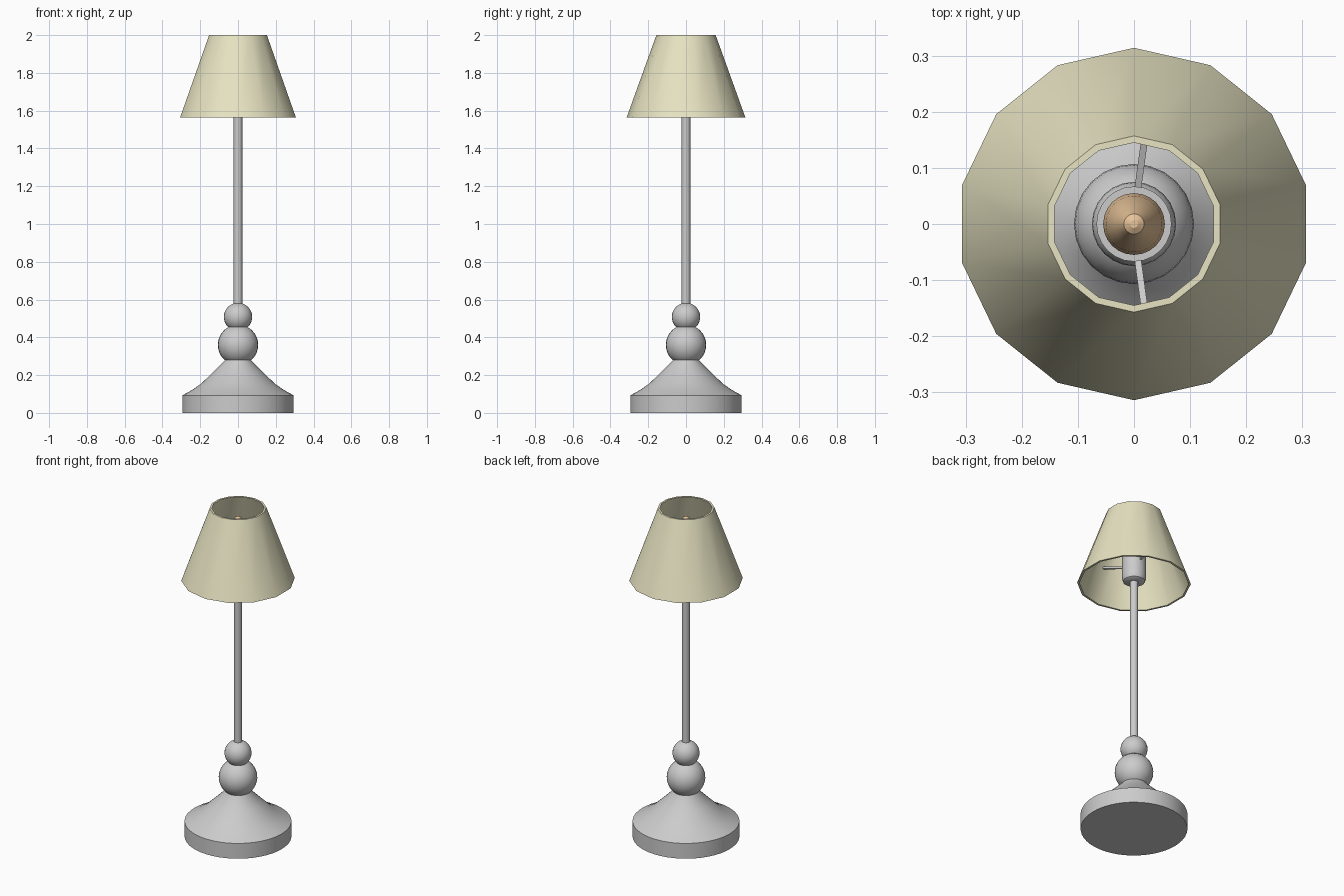
import bpy, bmesh, math
from mathutils import Vector

if "Cube" in bpy.data.objects:
    bpy.data.objects.remove(bpy.data.objects["Cube"])


def finish(name, bm, color=None):
    bmesh.ops.remove_doubles(bm, verts=bm.verts, dist=1e-5)
    bmesh.ops.recalc_face_normals(bm, faces=bm.faces)
    me = bpy.data.meshes.new(name)
    bm.to_mesh(me)
    bm.free()
    ob = bpy.data.objects.new(name, me)
    bpy.context.collection.objects.link(ob)
    if color:
        mat = bpy.data.materials.new(name + "_colour")
        mat.diffuse_color = (*color, 1)
        mat.use_nodes = True
        mat.node_tree.nodes["Principled BSDF"].inputs["Base Color"].default_value = mat.diffuse_color
        me.materials.append(mat)
    bpy.ops.object.select_all(action='DESELECT')
    ob.select_set(True)
    bpy.context.view_layer.objects.active = ob
    bpy.ops.object.shade_smooth_by_angle(angle=math.radians(32))
    return ob


def lathe(name, profile, sides, color=None, closed=False, start=0.0):
    """Revolve (radius, z) points about the z axis."""
    bm = bmesh.new()
    rings = [[bm.verts.new((r * math.cos(a), r * math.sin(a), z)) for r, z in profile]
             for a in (start + 2 * math.pi * i / sides for i in range(sides))]
    n = len(profile)
    for i in range(sides):
        a, b = rings[i], rings[(i + 1) % sides]
        for j in range(n if closed else n - 1):
            k = (j + 1) % n
            bm.faces.new((a[j], b[j], b[k], a[k]))
    if not closed:
        bm.faces.new([r[0] for r in rings])
        bm.faces.new([r[-1] for r in rings])
    return finish(name, bm, color)


def ball(name, radius, z):
    bm = bmesh.new()
    bmesh.ops.create_uvsphere(bm, u_segments=24, v_segments=16, radius=radius)
    bmesh.ops.translate(bm, verts=bm.verts, vec=(0, 0, z))
    return finish(name, bm)


def bar(name, p, q, width):
    p, q = Vector(p), Vector(q)
    bm = bmesh.new()
    bmesh.ops.create_cube(bm, size=1)
    d = q - p
    side = d.cross(Vector((0, 0, 1))).normalized()
    up = side.cross(d).normalized()
    for v in bm.verts:
        v.co = (p + q) / 2 + d * v.co.x + side * width * v.co.y + up * width * v.co.z
    return finish(name, bm)


# Foot and stem
lathe("base", [(0.295, 0), (0.295, 0.093), (0.245, 0.12), (0.195, 0.155),
               (0.135, 0.212), (0.07, 0.277), (0.06, 0.3)], 48)
ball("lower_ball", 0.107, 0.36)
ball("upper_ball", 0.075, 0.508)
lathe("pole", [(0.023, 0.56), (0.023, 1.6)], 16)

# Socket and bulb
lathe("socket", [(0.048, 1.57), (0.06, 1.577), (0.067, 1.6), (0.067, 1.75)], 24)
lathe("bulb", [(0.053, 1.74), (0.055, 1.78), (0.05, 1.83), (0.036, 1.89),
               (0.018, 1.94), (0.007, 1.947)], 24, (0.8, 0.55, 0.32))

# Arms rising from the socket to the shade
for label, s in (("back", 1), ("front", -1)):
    bar("shade_arm_" + label, (0.005, s * 0.05, 1.685), (0.03, s * 0.232, 1.755), 0.012)

# Fourteen-sided open shade with wall thickness
lathe("shade", [(0.314, 1.565), (0.157, 2.0), (0.145, 2.0), (0.302, 1.565)], 14,
      (0.8, 0.77, 0.54), closed=True, start=math.pi / 2)
